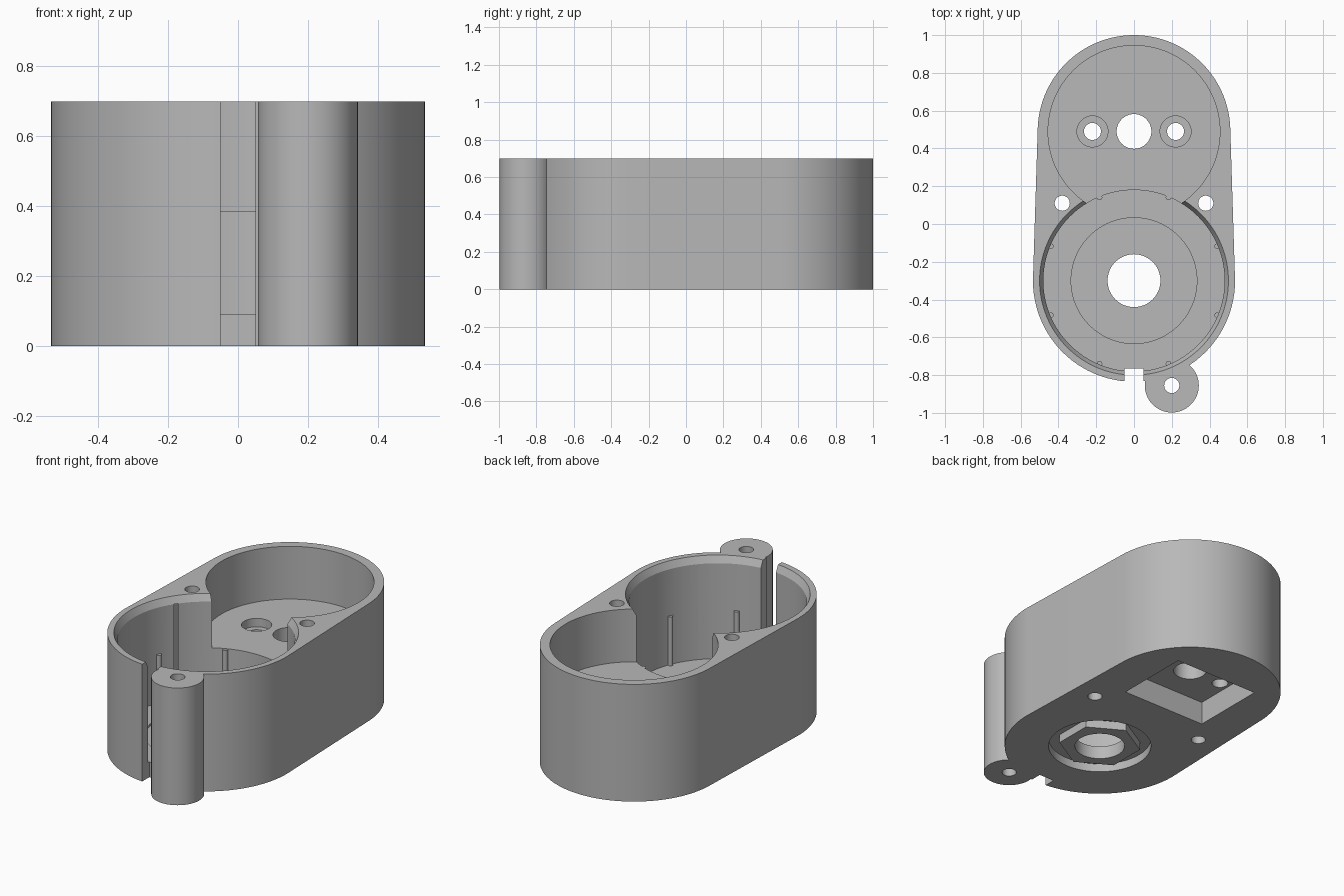
import bpy, bmesh, math
from mathutils import Matrix

cube = bpy.data.objects.get("Cube")
if cube:
    bpy.data.objects.remove(cube, do_unlink=True)

HEIGHT = 0.7
UPPER_Y, LOWER_Y = 0.49, -0.30
FLOOR, SHELF = 0.09, 0.385

grey = bpy.data.materials.new("plain grey")
grey.use_nodes = True
colour = (0.48, 0.48, 0.48, 1)
grey.diffuse_color = colour
grey.node_tree.nodes["Principled BSDF"].inputs["Base Color"].default_value = colour


def finish(name, bm):
    bmesh.ops.recalc_face_normals(bm, faces=bm.faces)
    mesh = bpy.data.meshes.new(name)
    bm.to_mesh(mesh)
    bm.free()
    mesh.materials.append(grey)
    ob = bpy.data.objects.new(name, mesh)
    bpy.context.collection.objects.link(ob)
    return ob


def cylinder(name, x, y, r, z0, z1, sides=48, top_r=None):
    bm = bmesh.new()
    bmesh.ops.create_cone(bm, cap_ends=True, segments=sides, radius1=r,
                          radius2=r if top_r is None else top_r, depth=z1 - z0,
                          matrix=Matrix.Translation((x, y, (z0 + z1) / 2)))
    return finish(name, bm)


def box(name, x0, x1, y0, y1, z0, z1):
    bm = bmesh.new()
    place = Matrix.Translation(((x0 + x1) / 2, (y0 + y1) / 2, (z0 + z1) / 2))
    bmesh.ops.create_cube(bm, size=1, matrix=place @ Matrix.Diagonal((x1 - x0, y1 - y0, z1 - z0, 1)))
    return finish(name, bm)


def combine(target, tool, operation="DIFFERENCE"):
    mod = target.modifiers.new("combine", "BOOLEAN")
    mod.operation, mod.solver, mod.object = operation, "EXACT", tool
    bpy.context.view_layer.objects.active = target
    bpy.ops.object.modifier_apply(modifier=mod.name)
    bpy.data.objects.remove(tool, do_unlink=True)


# Outer shell: two end circles joined by straight tangent walls
bm = bmesh.new()
outline = []
for cy, r in ((UPPER_Y, 0.51), (LOWER_Y, 0.535)):
    for i in range(144):
        a = math.tau * i / 144
        outline.append((r * math.cos(a), cy + r * math.sin(a)))
split = (UPPER_Y + LOWER_Y) / 2
upper = [p for p in outline[:144] if p[1] > UPPER_Y + 0.012]
lower = [p for p in outline[144:] if p[1] < LOWER_Y + 0.02]
for x, y in upper + lower:
    for z in (0, HEIGHT):
        bm.verts.new((x, y, z))
hull = bmesh.ops.convex_hull(bm, input=bm.verts)
bmesh.ops.dissolve_limit(bm, angle_limit=0.001, verts=bm.verts, edges=bm.edges)
housing = finish("housing", bm)

# Screw post on the front
combine(housing, cylinder("post", 0.2, -0.855, 0.143, 0, HEIGHT, 64), "UNION")

# Round pockets, with a bevelled rim on the deep one
combine(housing, cylinder("upper_pocket", 0, UPPER_Y, 0.455, SHELF, 1, 128))
combine(housing, cylinder("lower_pocket", 0, LOWER_Y, 0.48, FLOOR, 1, 128))
combine(housing, cylinder("rim_bevel", 0, LOWER_Y, 0.47, HEIGHT - 0.06, HEIGHT + 0.02, 128, 0.51))
combine(housing, cylinder("floor_seat", 0, LOWER_Y, 0.333, FLOOR - 0.012, 0.2, 96))

# Small ribs around the deep pocket
for i in range(8):
    a = math.radians(22.5 + 45 * i)
    rib = cylinder("rib", 0.477 * math.cos(a), LOWER_Y + 0.477 * math.sin(a), 0.015,
                   FLOOR - 0.02, SHELF - 0.003, 16)
    combine(housing, rib, "UNION")

# Cable slot through the front wall
combine(housing, box("slot", -0.05, 0.05, -1.2, -0.765, -0.1, 1))

# Underside: ring groove around a hexagon, and a rectangular recess
groove = cylinder("groove", 0, LOWER_Y, 0.288, -0.1, 0.05, 96)
combine(groove, cylinder("hexagon", 0, LOWER_Y, 0.23, -0.2, 0.2, 6))
combine(housing, groove)
combine(housing, box("recess", -0.28, 0.28, UPPER_Y - 0.23, UPPER_Y + 0.23, -0.1, 0.14))

# Through holes
holes = [(0, LOWER_Y, 0.14), (0, UPPER_Y, 0.092), (0.2, -0.855, 0.04)]
for side in (-1, 1):
    holes += [(side * 0.22, UPPER_Y, 0.045), (side * 0.38, 0.11, 0.04)]
    combine(housing, cylinder("counterbore", side * 0.22, UPPER_Y, 0.082, SHELF - 0.05, 0.6))
for x, y, r in holes:
    combine(housing, cylinder("hole", x, y, r, -0.2, 1))

# Smooth round walls, crisp edges
for ob in bpy.context.selected_objects:
    ob.select_set(False)
housing.select_set(True)
bpy.context.view_layer.objects.active = housing
bpy.ops.object.shade_smooth_by_angle(angle=math.radians(25))
